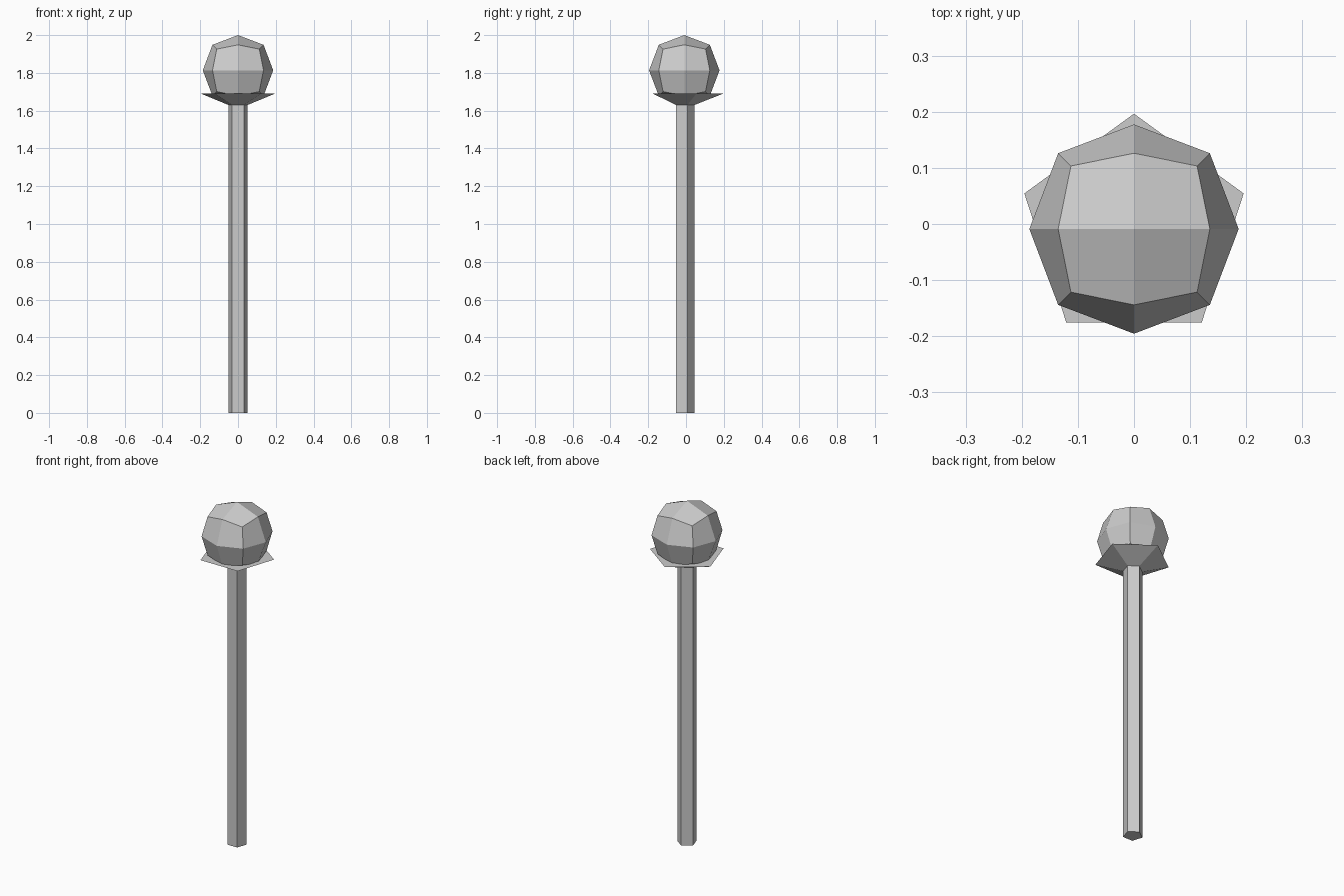
import bpy, bmesh

if "Cube" in bpy.data.objects:
    bpy.data.objects.remove(bpy.data.objects["Cube"])

AXIS_Y = -0.009      # shared vertical axis of all parts
STEM_TOP = 1.63
STEM_R = 0.0535
BALL_R = 0.1865


def finish(bm, name):
    bmesh.ops.recalc_face_normals(bm, faces=bm.faces)
    mesh = bpy.data.meshes.new(name)
    bm.to_mesh(mesh)
    bm.free()
    obj = bpy.data.objects.new(name, mesh)
    obj.location.y = AXIS_Y
    bpy.context.collection.objects.link(obj)
    return obj


def five_sided(name, r_low, r_high, z_low, z_high):
    # Five-sided frustum with one corner pointing to the back (+y)
    bm = bmesh.new()
    bmesh.ops.create_cone(bm, cap_ends=True, segments=5, radius1=r_low,
                          radius2=r_high, depth=z_high - z_low)
    bmesh.ops.translate(bm, verts=bm.verts, vec=(0, 0, (z_low + z_high) / 2))
    return finish(bm, name)


# Stem and flared collar
five_sided("stem", STEM_R, STEM_R, 0, STEM_TOP)
five_sided("collar", STEM_R, 0.2055, STEM_TOP, 1.69)

# Ball: cube with 2 x 2 quads per side, almost fully rounded
bm = bmesh.new()
bmesh.ops.create_cube(bm, size=2)
bmesh.ops.subdivide_edges(bm, edges=bm.edges, cuts=1, use_grid_fill=True)
for v in bm.verts:
    v.co = v.co.lerp(v.co.normalized(), 0.94) * BALL_R
bmesh.ops.translate(bm, verts=bm.verts, vec=(0, 0, 2 - BALL_R))
finish(bm, "ball")
